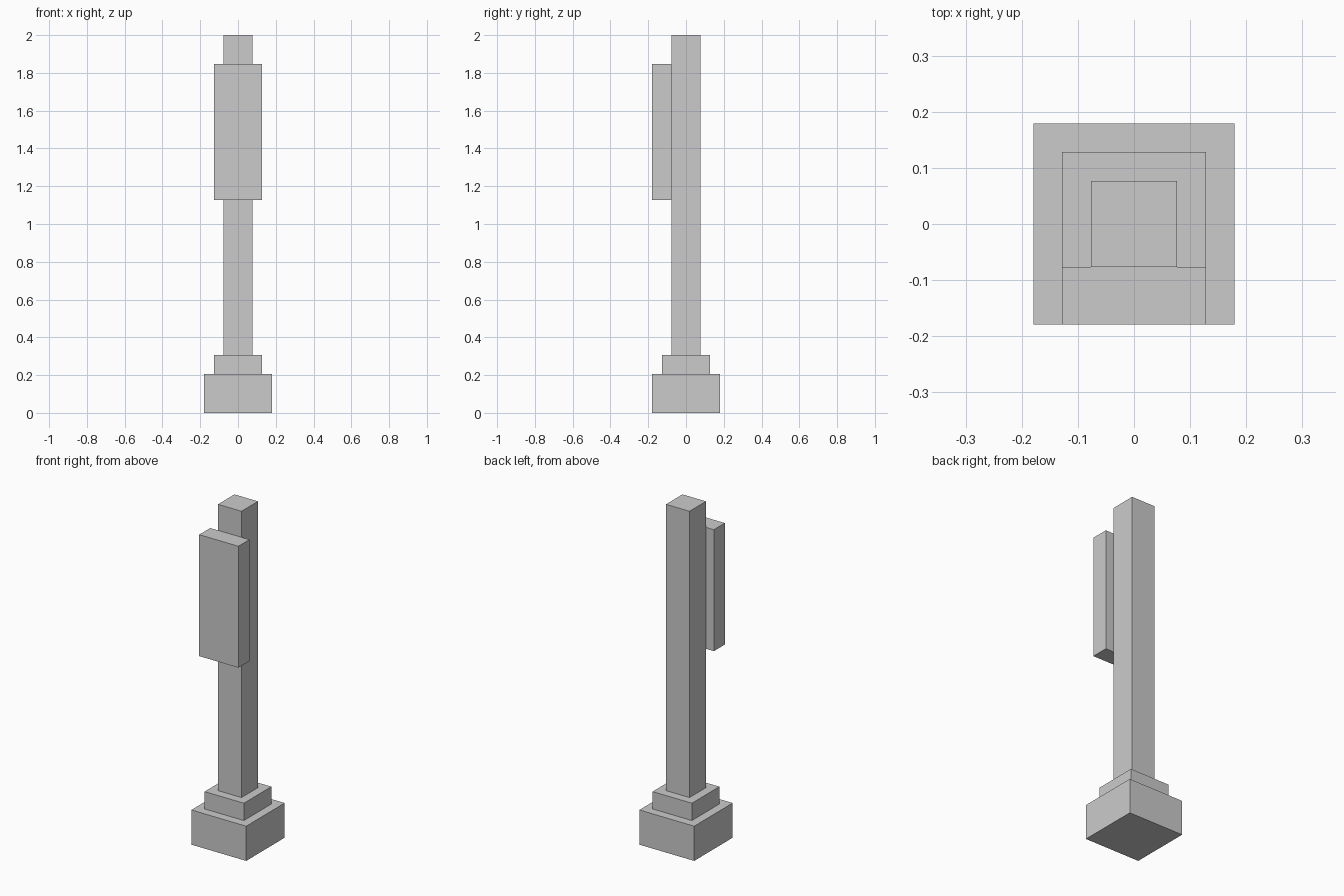
import bpy

if "Cube" in bpy.data.objects:
    bpy.data.objects.remove(bpy.data.objects["Cube"])

U = 2 / 39  # the model sits on a regular grid, 39 cells tall


def box(name, x, y, z):
    """Box from (min, max) extents given in grid cells."""
    spans = (x, y, z)
    bpy.ops.mesh.primitive_cube_add(size=1)
    obj = bpy.context.object
    obj.name = name
    centre = [(lo + hi) / 2 * U for lo, hi in spans]
    size = [(hi - lo) * U for lo, hi in spans]
    for v in obj.data.vertices:
        v.co = [c * s for c, s in zip(v.co, size)]
    obj.location = centre
    return obj


# Stepped foot
box("base_block", (-3.5, 3.5), (-3.5, 3.5), (0, 4))
box("base_step", (-2.5, 2.5), (-2.5, 2.5), (4, 6))

# Upright post
box("post", (-1.5, 1.5), (-1.5, 1.5), (6, 39))

# Panel fixed to the front of the post
box("front_panel", (-2.5, 2.5), (-3.5, -1.5), (22, 36))
